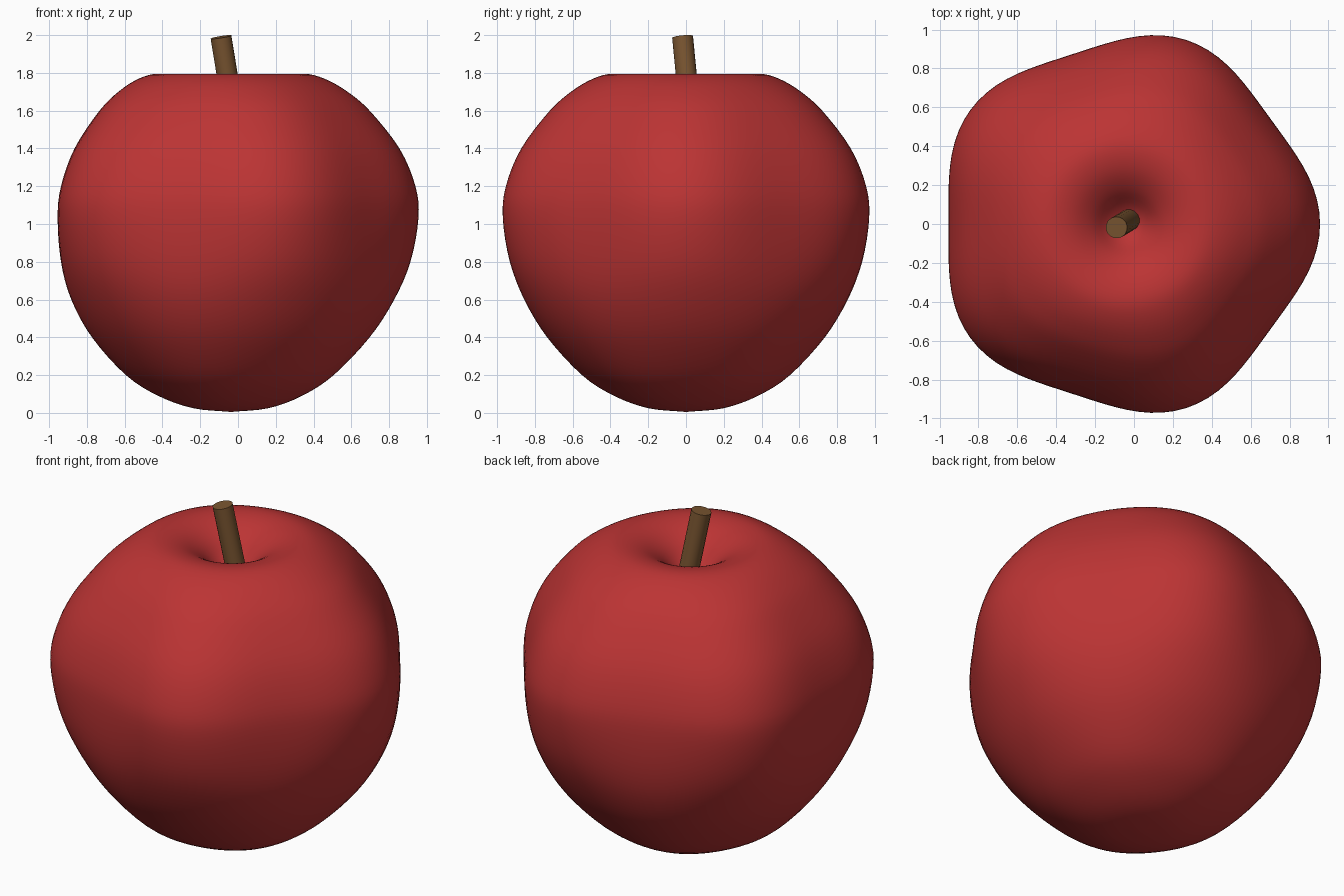
import bpy
import bmesh
from math import cos, sin, pi
from mathutils import Vector

cube = bpy.data.objects.get("Cube")
if cube:
    bpy.data.objects.remove(cube)


def material(name, colour):
    mat = bpy.data.materials.new(name)
    mat.use_nodes = True
    mat.diffuse_color = colour
    mat.node_tree.nodes["Principled BSDF"].inputs["Base Color"].default_value = colour
    return mat


def add_object(name, bm, mat):
    bmesh.ops.recalc_face_normals(bm, faces=bm.faces)
    mesh = bpy.data.meshes.new(name)
    bm.to_mesh(mesh)
    bm.free()
    mesh.materials.append(mat)
    obj = bpy.data.objects.new(name, mesh)
    bpy.context.collection.objects.link(obj)
    bpy.ops.object.select_all(action="DESELECT")
    obj.select_set(True)
    bpy.context.view_layer.objects.active = obj
    bpy.ops.object.shade_smooth_by_angle(angle=pi / 5)
    return obj


def smooth_path(points, steps):
    """Catmull-Rom curve through the points."""
    pts = [Vector(p) for p in points]
    pts = [2 * pts[0] - pts[1]] + pts + [2 * pts[-1] - pts[-2]]
    path = []
    for a, b, c, d in zip(pts, pts[1:], pts[2:], pts[3:]):
        for i in range(steps):
            t = i / steps
            path.append(0.5 * (2 * b + (c - a) * t + (2 * a - 5 * b + 4 * c - d) * t * t
                               + (3 * b - a - 3 * c + d) * t ** 3))
    return path + [pts[-2]]


red = material("apple red", (0.5, 0.034, 0.034, 1))
brown = material("stem brown", (0.19, 0.09, 0.03, 1))

# Fruit: radius, height and strength of the five lobes, from base to dimple
PROFILE = [
    (0.0, 0.005, 0), (0.2, 0.025, 0), (0.38, 0.09, -0.01), (0.55, 0.2, -0.01),
    (0.735, 0.4, 0), (0.855, 0.6, 0.012), (0.925, 0.8, 0.028), (0.955, 1.03, 0.04),
    (0.938, 1.2, 0.042), (0.86, 1.4, 0.038), (0.715, 1.6, 0.028), (0.6, 1.705, 0.018),
    (0.49, 1.77, 0.008), (0.39, 1.795, 0), (0.28, 1.775, 0), (0.18, 1.715, 0),
    (0.09, 1.625, 0), (0.0, 1.575, 0),
]
CENTRE_X = -0.038
SIDES = 100

bm = bmesh.new()
path = smooth_path(PROFILE, 4)
rings = []
for radius, z, lobe in path[1:-1]:
    ring = []
    for i in range(SIDES):
        angle = 2 * pi * i / SIDES
        r = radius * (1 + lobe * cos(5 * angle))
        ring.append(bm.verts.new((CENTRE_X + r * cos(angle), r * sin(angle), z)))
    rings.append(ring)
bottom = bm.verts.new((CENTRE_X, 0, path[0].y))
dimple = bm.verts.new((CENTRE_X, 0, path[-1].y))
for i in range(SIDES):
    j = (i + 1) % SIDES
    for low, high in zip(rings, rings[1:]):
        bm.faces.new((low[i], low[j], high[j], high[i]))
    bm.faces.new((bottom, rings[0][j], rings[0][i]))
    bm.faces.new((dimple, rings[-1][i], rings[-1][j]))
add_object("fruit", bm, red)

# Stem: a tilted cylinder rising out of the dimple
base, tip = Vector((-0.018, 0.025, 1.55)), Vector((-0.09, -0.018, 1.99))
axis = tip - base
bm = bmesh.new()
bmesh.ops.create_cone(bm, cap_ends=True, segments=16, radius1=0.056, radius2=0.056,
                      depth=axis.length)
bm.transform(axis.to_track_quat("Z", "Y").to_matrix().to_4x4())
bmesh.ops.translate(bm, verts=bm.verts, vec=(base + tip) / 2)
add_object("stem", bm, brown)
